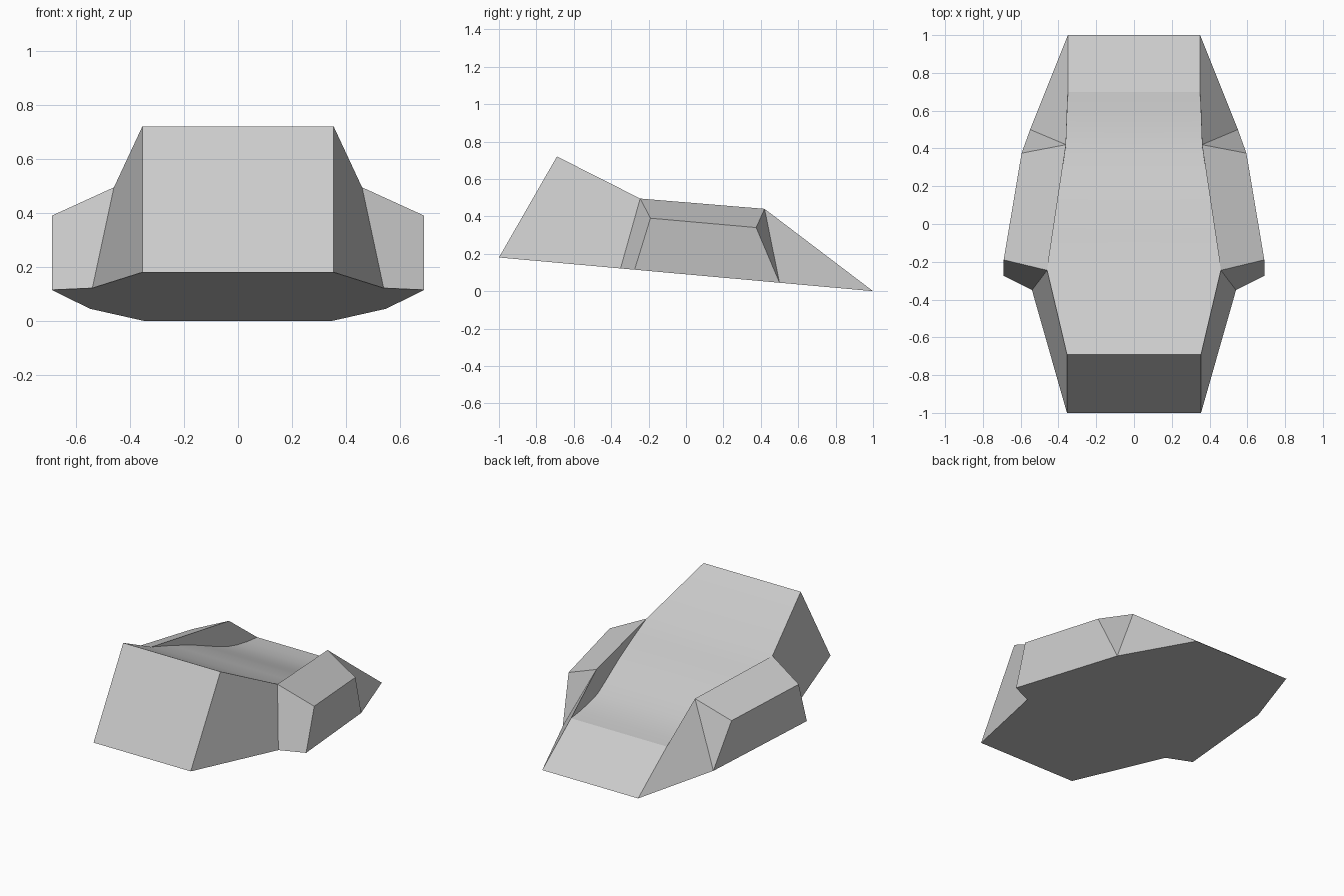
import bpy, bmesh, math
from mathutils import Vector

cube = bpy.data.objects.get("Cube")
if cube:
    bpy.data.objects.remove(cube, do_unlink=True)


def grey_material():
    mat = bpy.data.materials.new("light_grey")
    mat.use_nodes = True
    colour = (0.6, 0.6, 0.6, 1)
    mat.diffuse_color = colour
    mat.node_tree.nodes["Principled BSDF"].inputs["Base Color"].default_value = colour
    return mat


bm = bmesh.new()


def vert(x, y, z):
    return bm.verts.new((x, y, z))


def base(x, y):
    # Point on the gently tilted underside
    return vert(x, y, 0.09 - 0.09 * y)


def centre(v):
    return vert(0, v.co.y, v.co.z)


def face(*verts):
    return bm.faces.new(verts)


# Underside outline, front to back
front, notch, pod_front, pod_back, tail = [
    base(x, y) for x, y in
    ((0.355, -1), (0.54, -0.35), (0.69, -0.275), (0.55, 0.5), (0.35, 1))]

# Deck edge: nose crest, pod corner, curved recess, tail slope break
deck = [vert(*p) for p in (
    (0.355, -0.69, 0.72), (0.46, -0.245, 0.495), (0.434, -0.07, 0.445),
    (0.409, 0.1, 0.39), (0.394, 0.2, 0.351), (0.378, 0.3, 0.312),
    (0.36, 0.41, 0.274), (0.357, 0.5, 0.252), (0.353, 0.6, 0.236),
    (0.35, 0.7, 0.2276))]
crest, corner, slope_break = deck[0], deck[1], deck[-1]

# Side pod upper corners
ridge_back = vert(0.36, 0.42, 0.44)
pod_top_front = vert(0.69, -0.19, 0.39)
pod_top_back = vert(0.595, 0.375, 0.34)

# Deck, nose plate and underside out to the centre line
rows = [front] + deck + [tail]
mids = [centre(v) for v in rows]
for i in range(len(rows) - 1):
    face(rows[i], rows[i + 1], mids[i + 1], mids[i])
face(front, notch, pod_front, pod_back, tail, mids[-1], mids[0])

# Hull side, pod faces and tail side
face(front, notch, corner, crest)
face(notch, pod_front, pod_top_front, corner)
face(pod_front, pod_back, pod_top_back, pod_top_front)
face(corner, pod_top_front, pod_top_back, ridge_back)
face(pod_back, ridge_back, pod_top_back)
face(pod_back, tail, slope_break, ridge_back)

# Upright inner wall of the recess
for a, b in zip(deck[1:], deck[2:]):
    face(ridge_back, a, b)

# Mirror to the other side and close the hull
bmesh.ops.mirror(bm, geom=bm.verts[:] + bm.edges[:] + bm.faces[:],
                 axis='X', merge_dist=0.0005)
bmesh.ops.remove_doubles(bm, verts=bm.verts[:], dist=0.0005)
bmesh.ops.recalc_face_normals(bm, faces=bm.faces[:])

mesh = bpy.data.meshes.new("hull")
bm.to_mesh(mesh)
bm.free()
mesh.materials.append(grey_material())
hull = bpy.data.objects.new("hull", mesh)
bpy.context.collection.objects.link(hull)

# Soft recess, crisp hull edges
bpy.ops.object.select_all(action='DESELECT')
hull.select_set(True)
bpy.context.view_layer.objects.active = hull
bpy.ops.object.shade_smooth_by_angle(angle=math.radians(20))
